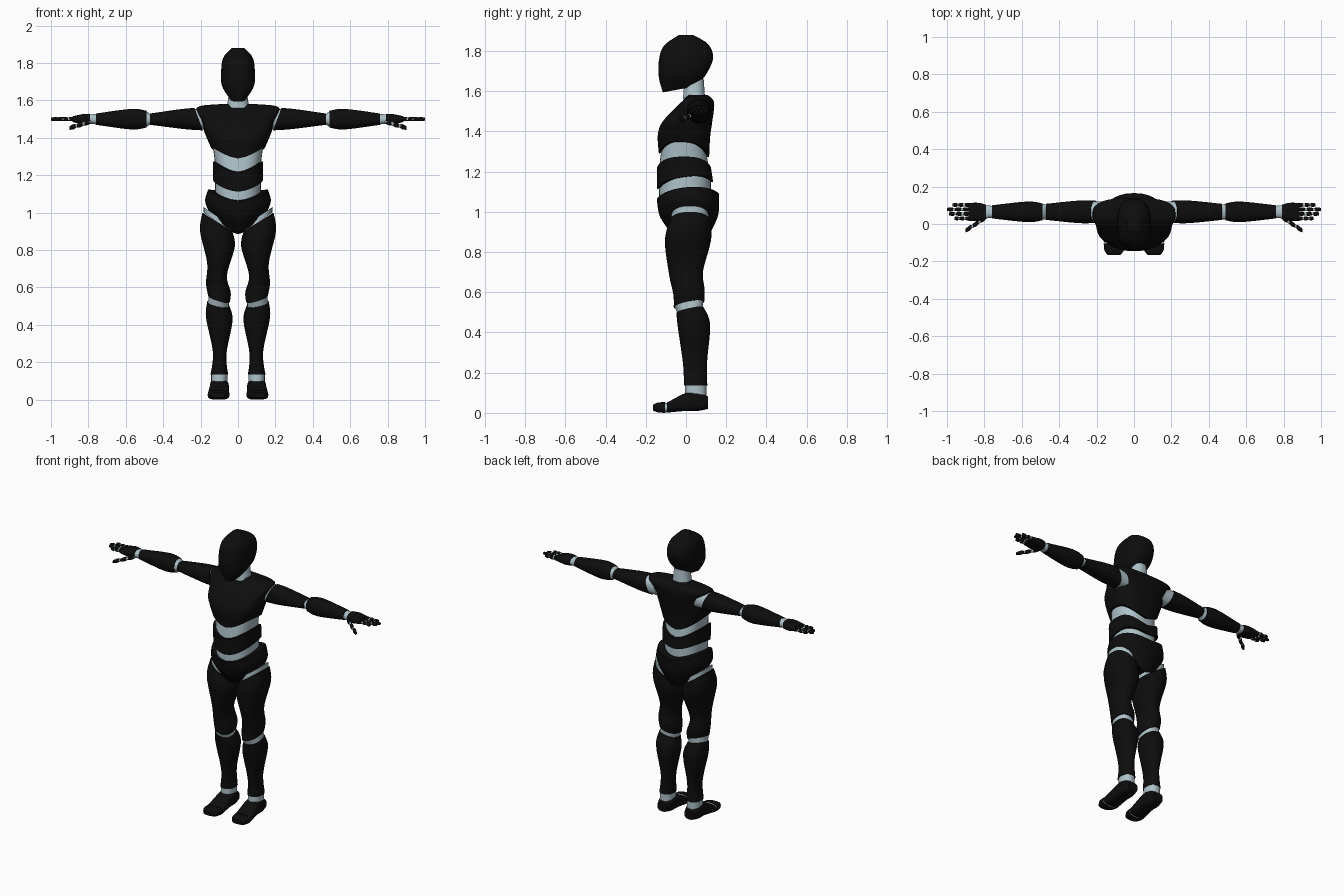
import bpy, bmesh
from math import cos, sin, tau, copysign, radians
from mathutils import Vector

default_cube = bpy.data.objects.get("Cube")
if default_cube:
    bpy.data.objects.remove(default_cube, do_unlink=True)


def make_material(name, colour):
    mat = bpy.data.materials.new(name)
    mat.use_nodes = True
    mat.diffuse_color = colour
    bsdf = next(n for n in mat.node_tree.nodes if n.type == 'BSDF_PRINCIPLED')
    bsdf.inputs["Base Color"].default_value = colour
    return mat


BLACK = make_material("black shell", (.004, .004, .004, 1))
LIGHT = make_material("pale blue joint", (.42, .54, .59, 1))
TO_WORLD = {'z': lambda u, v, t: Vector((u, v, t)),
            'x': lambda u, v, t: Vector((t, u, v)),
            'y': lambda u, v, t: Vector((u, t, v))}
FLAT = (0, 0, 0)
parts = []


def spline(a, b, c, d, f):
    """Catmull-Rom value between b and c."""
    start_slope, end_slope = (c - a) / 2, (d - b) / 2
    rise = c - b
    curve = 3 * rise - 2 * start_slope - end_slope
    twist = start_slope + end_slope - 2 * rise
    return b + f * (start_slope + f * (curve + f * twist))


def smooth_rings(rings, steps=5):
    """Insert interpolated cross-sections between the given ones."""
    padded = [rings[0], *rings, rings[-1]]
    smooth = []
    for four in zip(padded, padded[1:], padded[2:], padded[3:]):
        for step in range(steps):
            smooth.append([spline(*values, step / steps) for values in zip(*four)])
    return smooth + [rings[-1]]


def rounded(value, power):
    return copysign(abs(value) ** (2 / power), value)


def loft(name, axis, rings, material, side=1, power=2.3, sides=32):
    """Skin superellipse rings and close both ends."""
    bm = bmesh.new()
    loops = []
    for t, u, v, radius_u, radius_v, tilt_u, tilt_v, lift in smooth_rings(rings):
        loop = []
        for k in range(sides):
            angle = tau * k / sides
            a, b = rounded(cos(angle), power), rounded(sin(angle), power)
            height = t + tilt_u * a + tilt_v * b + lift * abs(a) ** 1.6
            point = TO_WORLD[axis](u + a * radius_u, v + b * radius_v, height)
            point.x *= side
            loop.append(bm.verts.new(point))
        loops.append(loop)
    for lower, upper in zip(loops, loops[1:]):
        for k in range(sides):
            bm.faces.new((lower[k - 1], lower[k], upper[k], upper[k - 1]))
    for loop in (loops[0], loops[-1]):
        middle = bm.verts.new(sum((vert.co for vert in loop), Vector()) / sides)
        for k in range(sides):
            bm.faces.new((loop[k - 1], loop[k], middle))
    bmesh.ops.recalc_face_normals(bm, faces=bm.faces)
    mesh = bpy.data.meshes.new(name)
    bm.to_mesh(mesh)
    bm.free()
    mesh.materials.append(material)
    obj = bpy.data.objects.new(name, mesh)
    bpy.context.collection.objects.link(obj)
    parts.append(obj)


def shell(name, axis, rings, start=FLAT, end=FLAT, side=1, power=2.3):
    """Dark shell whose end cuts slant by (tilt u, tilt v, lift); returns both end rings."""
    last = len(rings) - 1
    full = [list(ring) + [s + (e - s) * i / last for s, e in zip(start, end)]
            for i, ring in enumerate(rings)]
    loft(name, axis, full, BLACK, side, power)
    return full[0], full[-1]


def shrunk(ring):
    t, u, v, radius_u, radius_v, *slant = ring
    return [t, u, v, radius_u * .92, radius_v * .92, *slant]


def moved(ring, distance):
    return [ring[0] + distance, *ring[1:]]


def joint(name, axis, ring_a, ring_b, side=1):
    """Light core filling the gap between two shell ends."""
    loft(name, axis, [shrunk(ring_a), shrunk(ring_b)], LIGHT, side)


def torso(name, rings, **options):
    """Centred part from (height, half width, depth centre, half depth)."""
    return shell(name, 'z', [(z, 0, y, w, d) for z, w, y, d in rings], **options)


def finger_piece(name, start, end, radius, material, side):
    rings = []
    for along, scale in ((0, .8), (.4, 1), (1, .7)):
        p = start.lerp(end, along)
        rings.append([p.x, p.y, p.z, radius * scale, radius * scale, *FLAT])
    loft(name, 'x', rings, material, side, sides=12)


def finger(name, start, end, radius, side, bones=3):
    """Light core with dark bones leaving narrow gaps at the knuckles."""
    finger_piece(name + "_core", start, start.lerp(end, .95), radius * .75, LIGHT, side)
    for i in range(bones):
        near, far = start.lerp(end, (i + .2) / bones), start.lerp(end, (i + 1) / bones)
        finger_piece(f"{name}_bone_{i + 1}", near, far, radius, BLACK, side)


# Head and neck
torso("head", [(1.61, .042, -.03, .085), (1.68, .086, -.015, .12), (1.76, .09, 0, .135),
               (1.83, .078, 0, .11), (1.88, .035, 0, .035)],
      start=(0, .016, 0), power=2.7)
loft("neck", 'z', [[1.56, 0, .04, .06, .055, *FLAT], [1.66, 0, .04, .045, .048, *FLAT]], LIGHT)

# Torso shells with light cores between them
chest_base, chest_top = torso(
    "chest", [(1.28, .145, -.01, .125), (1.38, .18, -.01, .13), (1.45, .19, .01, .12),
              (1.545, .22, .06, .08), (1.58, .1, .06, .05)],
    start=(0, -.01, .07), power=2.6)
waist_top, waist_base = torso(
    "waist", [(1.215, .135, -.01, .135), (1.13, .133, -.005, .14)],
    start=(0, 0, .06), end=(0, .018, .045), power=2.7)
pelvis_top, pelvis_base = torso(
    "pelvis", [(1.075, .16, .01, .155), (.98, .176, .015, .145), (.89, .16, .02, .095)],
    start=(0, .012, .048), end=(0, -.005, .125))
joint("spine_joint", 'z', chest_base, waist_top)
# The lower core keeps the narrow waist width all the way down
joint("pelvis_joint", 'z', waist_base, moved(waist_base, -.1))

for side, label in ((1, "left_"), (-1, "right_")):
    # Leg: rings of (height, x, y, half width, half depth)
    thigh_top, thigh_base = shell(
        label + "thigh", 'z', [(.95, .11, .02, .08, .1), (.86, .11, .01, .093, .115),
                               (.7, .112, 0, .053, .085), (.6, .105, .015, .066, .078),
                               (.54, .102, .015, .058, .076)],
        start=(.05, 0, 0), end=(.017, .014, 0), side=side)
    shin_top, shin_base = shell(
        label + "shin", 'z', [(.51, .105, .02, .06, .068), (.43, .1, .04, .071, .08),
                              (.25, .098, .045, .036, .06), (.135, .1, .048, .047, .058)],
        start=(.012, .014, 0), side=side)
    joint(label + "hip_joint", 'z', thigh_top, moved(thigh_top, .03), side)
    joint(label + "knee_joint", 'z', thigh_base, shin_top, side)
    joint(label + "ankle_joint", 'z', shin_base, moved(shin_base, -.05), side)

    # Foot: rings run from heel to toe tip
    heel, ball = shell(
        label + "foot", 'y', [(.11, .1, .05, .035, .03), (.06, .1, .06, .05, .05),
                              (0, .1, .055, .052, .045), (-.095, .104, .026, .058, .025)],
        side=side, power=3)
    toe_base, toe_tip = shell(
        label + "toes", 'y', [(-.105, .104, .027, .058, .027), (-.14, .106, .027, .052, .024),
                              (-.165, .107, .026, .035, .014)], side=side, power=3)
    joint(label + "toe_joint", 'y', ball, toe_base, side)

    # Arm: rings of (x, half depth, half height) along a straight line
    def arm(name, rings, **options):
        return shell(label + name, 'x', [(x, .065, 1.5, d, h) for x, d, h in rings],
                     side=side, **options)

    shoulder, elbow = arm("upper_arm", [(.21, .06, .06), (.3, .06, .053), (.47, .043, .03)],
                          start=(0, .022, 0))
    forearm_top, wrist = arm("forearm", [(.49, .045, .045), (.57, .055, .055),
                                         (.76, .035, .03)])
    palm_base, knuckles = arm("palm", [(.79, .038, .027), (.83, .048, .027),
                                       (.885, .048, .015)], power=3)
    joint(label + "shoulder_joint", 'x', moved(shoulder, -.06), moved(shoulder, .01), side)
    joint(label + "elbow_joint", 'x', elbow, forearm_top, side)
    joint(label + "wrist_joint", 'x', wrist, palm_base, side)

    # Four fingers and a thumb
    for i, tip in enumerate((.96, .99, 1, .97)):
        y = .03 + i * .024
        finger(f"{label}finger_{i + 1}", Vector((.875, y, 1.5)), Vector((tip, y, 1.5)),
               .011, side)
    finger(label + "thumb", Vector((.785, .04, 1.488)), Vector((.9, -.035, 1.453)), .014, side)

# Smooth shading with crisp shell rims
bpy.ops.object.select_all(action='DESELECT')
for obj in parts:
    obj.select_set(True)
bpy.context.view_layer.objects.active = parts[0]
bpy.ops.object.shade_smooth_by_angle(angle=radians(40))
